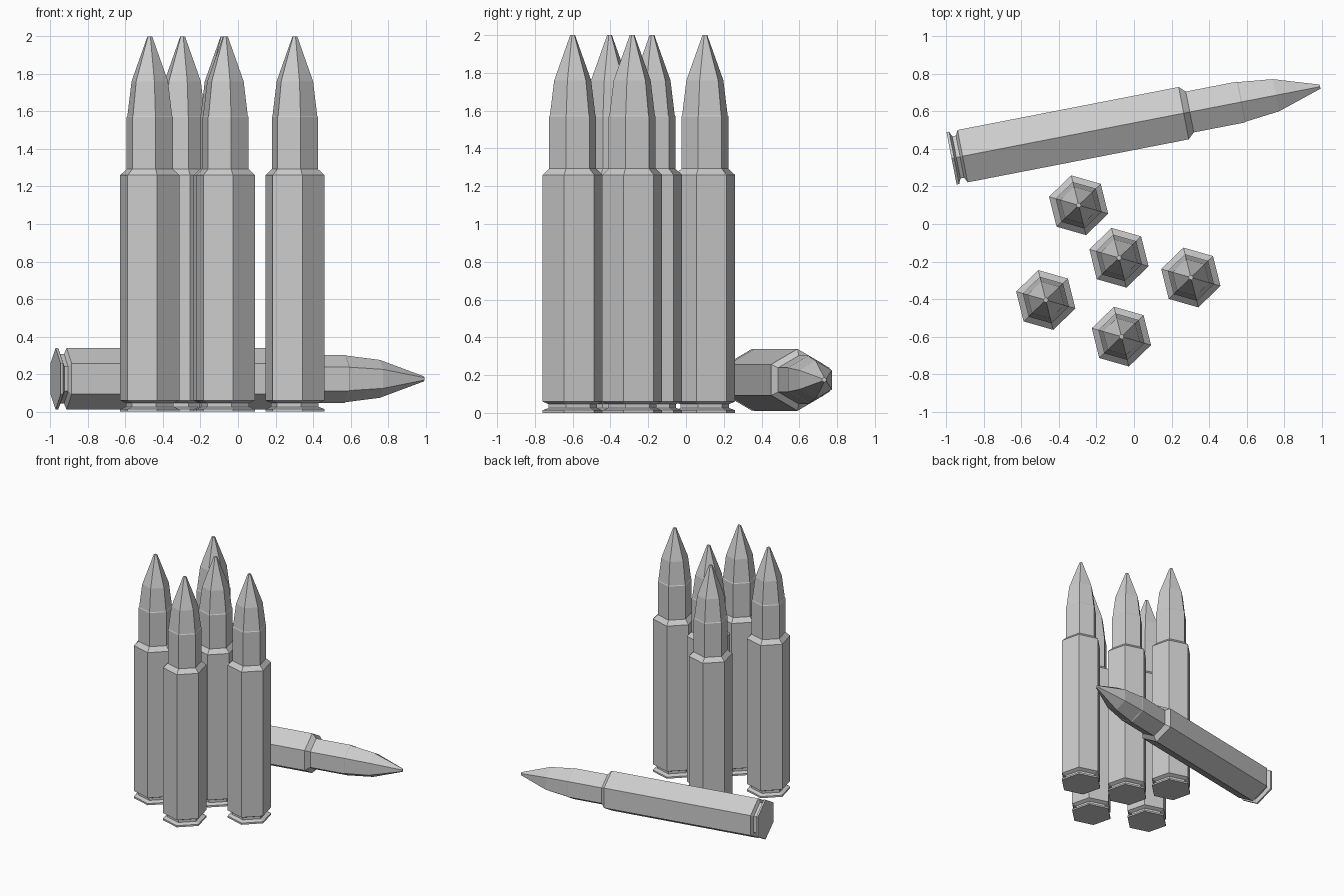
import bpy, bmesh
from math import cos, sin, pi, radians
from mathutils import Matrix

if "Cube" in bpy.data.objects:
    bpy.data.objects.remove(bpy.data.objects["Cube"])

R = 0.164
# (radius, height) profiles from base to tip
CASE = [(R, 0.0), (R, 0.014), (0.132, 0.026), (0.132, 0.046), (R, 0.06),
        (R, 1.26), (0.128, 1.293), (0.128, 1.57), (0.124, 1.576)]
BULLET = [(0.124, 1.576), (0.101, 1.76), (0.013, 2.0)]


def hex_lathe(bm, profile, cap_bottom, cap_top, sides=6):
    rings = [[bm.verts.new((r * cos(2 * pi * i / sides), r * sin(2 * pi * i / sides), z))
              for i in range(sides)] for r, z in profile]
    for a, b in zip(rings, rings[1:]):
        for i in range(sides):
            j = (i + 1) % sides
            bm.faces.new((a[i], a[j], b[j], b[i]))
    if cap_bottom:
        bm.faces.new(rings[0][::-1])
    if cap_top:
        bm.faces.new(rings[-1])


def cartridge(name, matrix):
    bm = bmesh.new()
    hex_lathe(bm, CASE, True, False)
    hex_lathe(bm, BULLET, False, True)
    bmesh.ops.remove_doubles(bm, verts=bm.verts, dist=0.0001)
    mesh = bpy.data.meshes.new(name)
    bm.to_mesh(mesh)
    bm.free()
    obj = bpy.data.objects.new(name, mesh)
    obj.matrix_world = matrix
    bpy.context.collection.objects.link(obj)


# Standing cartridges
spots = [(-0.295, 0.10), (-0.08, -0.18), (0.303, -0.285), (-0.47, -0.405), (-0.067, -0.60)]
for n, (x, y) in enumerate(spots, 1):
    cartridge(f"standing_cartridge_{n}",
              Matrix.Translation((x, y, 0)) @ Matrix.Rotation(radians(-16), 4, 'Z'))

# Fallen cartridge, resting on a corner edge
cartridge("fallen_cartridge",
          Matrix.Translation((-0.972, 0.35, 0.175))
          @ Matrix.Rotation(radians(11), 4, 'Z')
          @ Matrix.Rotation(radians(90), 4, 'Y'))
